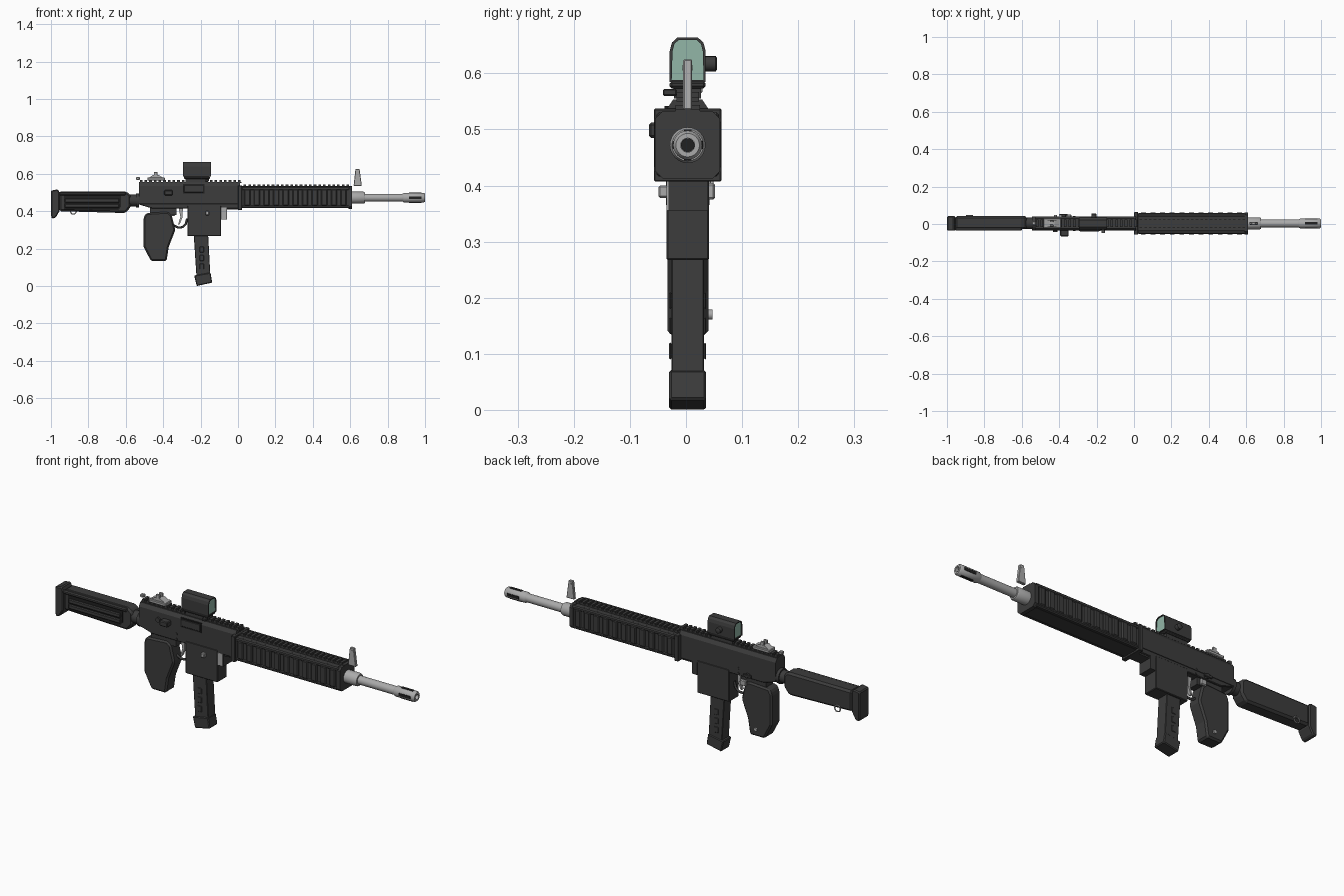
import bpy, bmesh, math
from mathutils import Vector

cube = bpy.data.objects.get("Cube")
if cube:
    bpy.data.objects.remove(cube)

YC = 0.003   # centre plane
BORE = 0.472


def material(name, rgb, rough=0.6):
    m = bpy.data.materials.new(name)
    m.use_nodes = True
    m.diffuse_color = (*rgb, 1)
    bsdf = m.node_tree.nodes["Principled BSDF"]
    bsdf.inputs["Base Color"].default_value = (*rgb, 1)
    bsdf.inputs["Roughness"].default_value = rough
    return m


DARK = material("dark grey", (0.045, 0.045, 0.045))
BLACK = material("black", (0.015, 0.015, 0.015))
STEEL = material("steel grey", (0.40, 0.40, 0.40))
GLASS = material("green glass", (0.29, 0.47, 0.39))


def finish(name, bm, mats, bevel=0, smooth=False):
    bmesh.ops.recalc_face_normals(bm, faces=bm.faces)
    me = bpy.data.meshes.new(name)
    bm.to_mesh(me)
    bm.free()
    for m in mats:
        me.materials.append(m)
    ob = bpy.data.objects.new(name, me)
    bpy.context.collection.objects.link(ob)
    if bevel:
        mod = ob.modifiers.new("edge", 'BEVEL')
        mod.width = bevel
        mod.segments = 1
        mod.limit_method = 'ANGLE'
    if smooth:
        bpy.ops.object.select_all(action='DESELECT')
        ob.select_set(True)
        bpy.context.view_layer.objects.active = ob
        bpy.ops.object.shade_smooth_by_angle(angle=math.radians(40))
    return ob


def extrude(bm, pts, offset):
    f = bm.faces.new([bm.verts.new(p) for p in pts])
    r = bmesh.ops.extrude_face_region(bm, geom=[f])
    verts = [v for v in r["geom"] if isinstance(v, bmesh.types.BMVert)]
    bmesh.ops.translate(bm, verts=verts, vec=offset)


def side_prism(name, xz, y0, y1, mat=DARK, bevel=0):
    """Side profile extruded across the width; y is relative to the centre plane."""
    bm = bmesh.new()
    extrude(bm, [(x, YC + y0, z) for x, z in xz], Vector((0, y1 - y0, 0)))
    return finish(name, bm, [mat], bevel)


def long_prism(name, yz, x0, x1, mat=DARK, bevel=0):
    """Cross-section extruded along the length."""
    bm = bmesh.new()
    extrude(bm, [(x0, YC + y, z) for y, z in yz], Vector((x1 - x0, 0, 0)))
    return finish(name, bm, [mat], bevel)


def box(name, x0, x1, y0, y1, z0, z1, mat=DARK, bevel=0):
    return side_prism(name, [(x0, z0), (x1, z0), (x1, z1), (x0, z1)], y0, y1, mat, bevel)


def lathe(name, profile, mat=STEEL, axis='X', at=(0, 0), n=24):
    """Profile of (position, radius) turned about a length-wise or cross-wise axis."""
    bm = bmesh.new()
    rings = []
    for p, r in profile:
        ring = []
        for i in range(n):
            a = 2 * math.pi * i / n
            u, v = r * math.cos(a), r * math.sin(a)
            co = (p, YC + u, at[1] + v) if axis == 'X' else (at[0] + u, YC + p, at[1] + v)
            ring.append(bm.verts.new(co))
        rings.append(ring)
    for a, b in zip(rings, rings[1:]):
        for i in range(n):
            bm.faces.new((a[i], a[(i + 1) % n], b[(i + 1) % n], b[i]))
    bm.faces.new(rings[0])
    bm.faces.new(rings[-1])
    return finish(name, bm, [mat], 0, True)


def tube(name, pts, radius, mat, cyclic=False):
    cu = bpy.data.curves.new(name, 'CURVE')
    cu.dimensions = '3D'
    cu.bevel_depth = radius
    cu.bevel_resolution = 2
    sp = cu.splines.new('POLY')
    sp.points.add(len(pts) - 1)
    for q, p in zip(sp.points, pts):
        q.co = (*p, 1)
    sp.use_cyclic_u = cyclic
    cu.materials.append(mat)
    ob = bpy.data.objects.new(name, cu)
    bpy.context.collection.objects.link(ob)


def chamfered(w, z0, z1, c):
    return [(-w + c, z0), (w - c, z0), (w, z0 + c), (w, z1 - c),
            (w - c, z1), (-w + c, z1), (-w, z1 - c), (-w, z0 + c)]


# Stock with recessed panel on the right side
side_prism("butt_pad", [(-1, .51), (-.963, .517), (-.955, .50), (-.955, .40),
                        (-.975, .365), (-.995, .36), (-1, .38)], -.039, .039, DARK, .005)
side_prism("stock_body", [(-.957, .40), (-.60, .39), (-.572, .425), (-.572, .485),
                          (-.595, .505), (-.957, .505)], -.031, .039, DARK, .01)
side_prism("stock_panel", [(-.93, .41), (-.64, .405), (-.625, .425), (-.625, .48),
                           (-.64, .49), (-.93, .49)], -.032, -.03, BLACK)
for i, z in enumerate((.418, .446)):
    box(f"stock_rib_{i}", -.925, -.635, -.039, -.028, z, z + .022, DARK, .004)
box("stock_top_rail", -.957, -.60, -.039, -.02, .485, .503, DARK, .005)
lathe("buffer_tube", [(-.58, .031), (-.545, .031), (-.545, .038), (-.53, .038)], DARK, at=(0, .457))
tube("sling_loop", [(-.88 + .016 * math.cos(a * .524), YC + .043, .40 + .016 * math.sin(a * .524))
                    for a in range(12)], .003, STEEL, True)

# Receiver
long_prism("upper_receiver", [(-.038, .44), (.038, .44), (.038, .535), (.026, .553),
                              (-.026, .553), (-.038, .535)], -.53, .01)
side_prism("lower_receiver", [(-.53, .442), (-.53, .436), (-.46, .415), (.01, .415), (.01, .442)],
           -.036, .036, DARK, .003)
box("receiver_rail", -.53, .02, -.02, .02, .55, .557)
for i in range(22):
    x = -.525 + i * .025
    box(f"receiver_rail_tooth_{i}", x, x + .014, -.02, .02, .556, .567)
box("ejection_port_frame", -.295, -.18, -.041, -.03, .495, .542, BLACK)
box("ejection_port_cover", -.29, -.185, -.043, -.03, .5, .537, DARK, .003)
box("charging_handle", -.395, -.35, -.069, -.03, .485, .512, DARK, .004)
lathe("right_selector", [(-.046, .012), (-.03, .012)], DARK, 'Y', (-.42, .498), 16)
lathe("left_selector", [(.03, .012), (.048, .012)], DARK, 'Y', (-.375, .43), 16)
box("left_selector_lever", -.40, -.355, .042, .05, .423, .437, DARK, .002)
box("rear_latch", -.545, -.525, -.01, .01, .567, .582, STEEL, .003)
for z in (.425, .452):
    lathe("receiver_pin", [(-.04, .006), (.04, .006)], DARK, 'Y', (-.32, z), 10)

# Magazine well, release and front guard
box("magazine_well", -.27, -.09, -.038, .038, .267, .43, DARK, .003)
box("release_button", -.175, -.155, -.052, -.03, .378, .4, STEEL, .003)
box("front_lug", -.09, -.06, -.034, .036, .355, .42, DARK)
box("front_lug_plate", -.09, -.061, -.038, -.033, .356, .419, STEEL)
box("front_lug_lip", -.09, .02, -.03, .03, .408, .42, DARK)

# Magazine
side_prism("magazine", [(-.237, .28), (-.16, .28), (-.148, .06), (-.222, .05)], -.029, .029, DARK, .002)
side_prism("magazine_base", [(-.234, .056), (-.147, .072), (-.138, .018), (-.221, 0)],
           -.033, .033, DARK, .004)
for s in (-1, 1):
    for i, z in enumerate((.09, .135, .18)):
        y = s * .029
        box("magazine_dimple", -.205, -.183, min(y, y + s * .004), max(y, y + s * .004),
            z, z + .03, DARK, .002)

# Grip, trigger and guard
side_prism("pistol_grip", [(-.49, .39), (-.375, .397), (-.355, .38), (-.335, .30), (-.37, .21),
                           (-.382, .133), (-.465, .133), (-.505, .21), (-.505, .365)],
           -.036, .037, DARK, .008)
box("grip_neck", -.47, -.33, -.028, .028, .38, .425, DARK)
lathe("grip_screw", [(.03, .009), (.044, .009)], STEEL, 'Y', (-.42, .17), 12)
tube("trigger_guard", [(-.345, YC, .325), (-.32, YC, .312), (-.295, YC, .315), (-.28, YC, .33),
                       (-.272, YC, .36)], .006, DARK)
side_prism("trigger", [(-.318, .42), (-.295, .42), (-.296, .37), (-.312, .33), (-.32, .33),
                       (-.308, .37)], -.008, .008, STEEL)
box("left_grip_catch", -.37, -.335, .034, .049, .375, .405, STEEL, .004)

# Handguard with side ribs and rails
box("handguard_collar", 0, .022, -.06, .06, .407, .537, DARK, .002)
long_prism("handguard_core", chamfered(.052, .416, .53, .014), .015, .60)
long_prism("handguard_end", chamfered(.058, .412, .533, .014), .59, .61)
for s in (-1, 1):
    for i in range(11):
        x = .033 + i * .0515
        y = sorted((s * .045, s * .059))
        box(f"handguard_rib_{i}", x, x + .033, y[0], y[1], .428, .518, DARK, .005)
    y = sorted((s * .035, s * .056))
    box("handguard_upper_strip", .02, .60, y[0], y[1], .512, .531, DARK, .005)
    box("handguard_lower_strip", .02, .60, y[0], y[1], .416, .432, DARK, .005)
box("handguard_rail", .02, .61, -.022, .022, .525, .536)
for i in range(23):
    x = .03 + i * .025
    box(f"handguard_rail_tooth_{i}", x, x + .014, -.022, .022, .535, .544)

# Barrel and muzzle
lathe("gas_collar", [(.60, .032), (.672, .032), (.68, .028)], STEEL, at=(0, BORE))
lathe("barrel", [(.66, .021), (.89, .021)], STEEL, at=(0, BORE))
lathe("muzzle_brake", [(.88, .021), (.888, .026), (.993, .026), (1, .021), (1, .0125), (.97, .0125)],
      STEEL, at=(0, BORE))
lathe("bore", [(.965, .0122), (.985, .0122)], BLACK, at=(0, BORE))
for s in (-1, 1):
    y = sorted((s * .02, s * .0275))
    box("muzzle_side_slot", .915, .98, y[0], y[1], BORE - .007, BORE + .007, BLACK)
    z = sorted((BORE + s * .02, BORE + s * .0275))
    box("muzzle_slot", .915, .98, -.007, .007, z[0], z[1], BLACK)

# Iron sights
side_prism("front_sight", [(.618, .535), (.662, .535), (.65, .625), (.628, .625)], -.008, .008, STEEL, .002)
lathe("front_sight_pin", [(-.009, .005), (.009, .005)], STEEL, 'Y', (.639, .61), 10)
box("rear_sight_base", -.485, -.39, -.026, .026, .564, .58, STEEL, .003)
side_prism("rear_sight_ramp", [(-.475, .58), (-.40, .58), (-.425, .593), (-.455, .593)], -.018, .018, STEEL)
for s in (-1, 1):
    box("rear_sight_ear", -.45, -.43, s * .012 - .005, s * .012 + .005, .585, .61, STEEL, .002)

# Optic: arched hood with recessed glass at both ends
arch = [(-.032, .585), (.032, .585), (.032, .64)]
arch += [(s * w, z) for s, ps in ((1, ((.028, .655), (.018, .664))), (-1, ((.018, .664), (.028, .655))))
         for w, z in ps] + [(-.032, .64)]
bm = bmesh.new()
extrude(bm, [(-.295, YC + y, z) for y, z in arch], Vector((.15, 0, 0)))
bmesh.ops.recalc_face_normals(bm, faces=bm.faces)
for f in [f for f in bm.faces if abs(f.normal.x) > .9]:
    n = f.normal.copy()
    bmesh.ops.inset_individual(bm, faces=[f], thickness=.005)
    r = bmesh.ops.extrude_discrete_faces(bm, faces=[f])
    lens = r["faces"][0]
    lens.material_index = 1
    bmesh.ops.translate(bm, verts=lens.verts, vec=n * -.004)
bmesh.ops.remove_doubles(bm, verts=bm.verts, dist=1e-5)
# glass sits just behind the rim, facing outward at each end
finish("optic_hood", bm, [DARK, GLASS])
box("optic_mount", -.29, -.15, -.032, .032, .573, .586, DARK, .004)
box("optic_clamp", -.28, -.16, -.024, .024, .555, .575, DARK)
lathe("optic_knob", [(.025, .0135), (.05, .0135), (.052, .011)], DARK, 'Y', (-.215, .617), 20)
box("optic_clamp_screw", -.175, -.155, -.044, -.02, .56, .572, DARK, .002)
